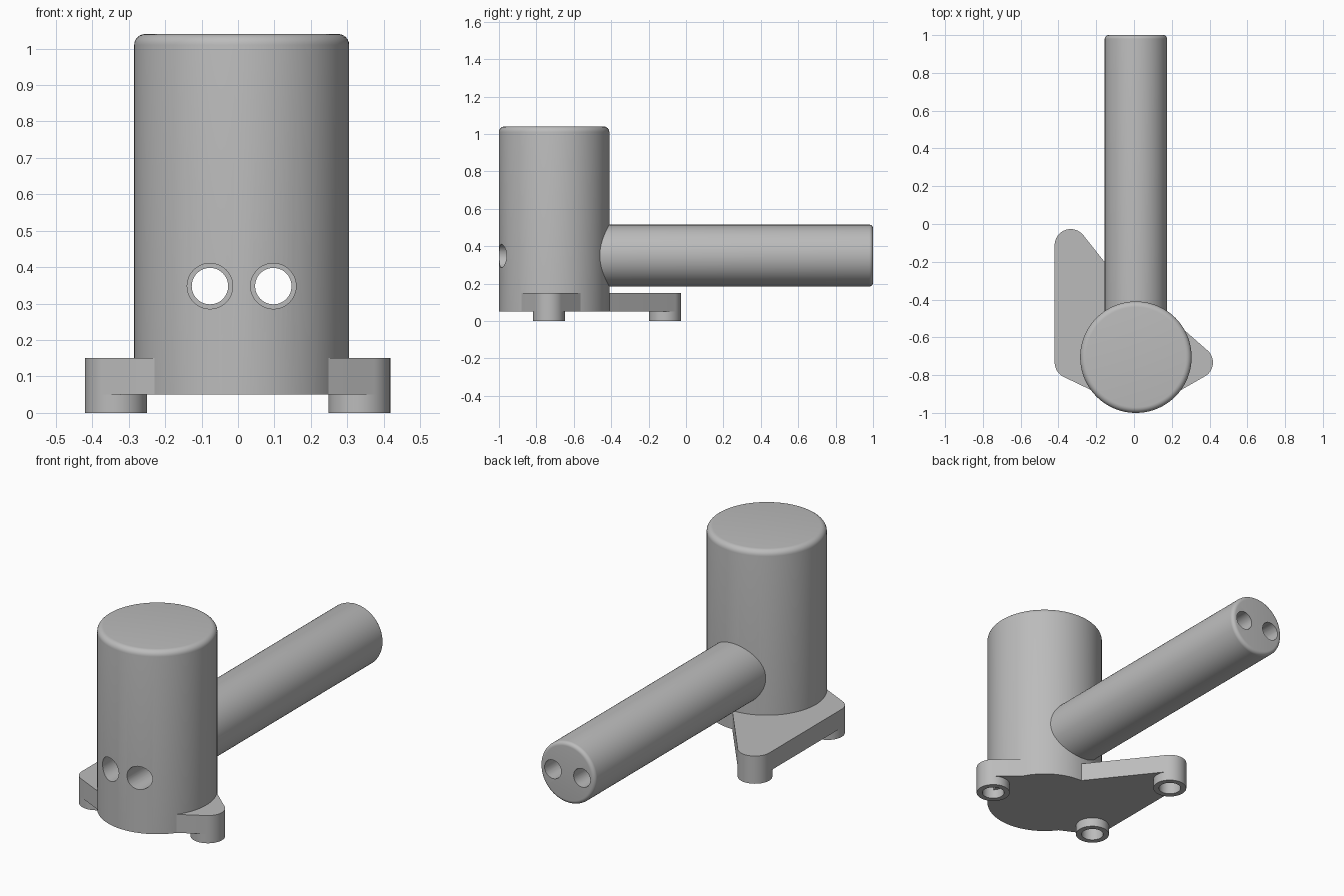
import bpy, bmesh, math
from mathutils import Matrix, Vector

if "Cube" in bpy.data.objects:
    bpy.data.objects.remove(bpy.data.objects["Cube"])

grey = bpy.data.materials.new("plain grey")
grey.use_nodes = True
COLOUR = (0.5, 0.5, 0.5, 1)
grey.diffuse_color = COLOUR
grey.node_tree.nodes["Principled BSDF"].inputs["Base Color"].default_value = COLOUR

CX, CY = 0.01, -0.705            # axis of the upright body
R = 0.295                        # body radius
Z0, Z1 = 0.05, 0.15              # base plate bottom and top
FOOT_R, SOCKET_R = 0.085, 0.056
ALONG_Y = Matrix.Rotation(-math.pi / 2, 4, 'X')


def finish(name, bm):
    bmesh.ops.recalc_face_normals(bm, faces=bm.faces)
    mesh = bpy.data.meshes.new(name)
    bm.to_mesh(mesh)
    bm.free()
    mesh.materials.append(grey)
    ob = bpy.data.objects.new(name, mesh)
    bpy.context.collection.objects.link(ob)
    return ob


def lathe(name, profile, origin, turn=Matrix(), steps=96):
    """Revolve (radius, height) points that start and end on the axis."""
    bm = bmesh.new()
    verts = [bm.verts.new((r, 0, h)) for r, h in profile]
    edges = [bm.edges.new(pair) for pair in zip(verts, verts[1:])]
    bmesh.ops.spin(bm, geom=verts + edges, axis=(0, 0, 1), cent=(0, 0, 0),
                   angle=math.tau, steps=steps, use_duplicate=False)
    bmesh.ops.remove_doubles(bm, verts=bm.verts, dist=1e-5)
    bm.transform(Matrix.Translation(origin) @ turn)
    return finish(name, bm)


def rounded_rod(r, low, high, fillet):
    """Rod profile with a rounded far end."""
    arc = [(r - fillet + fillet * math.cos(a), high - fillet + fillet * math.sin(a))
           for a in (math.pi / 2 * i / 6 for i in range(7))]
    return [(0, low), (r, low)] + arc + [(0, high)]


def lobe(name, centres, corners):
    """Plate outline wrapped tightly around round bosses and corner points."""
    bm = bmesh.new()
    points = [Vector(c) for c in corners]
    for c in centres:
        points += [Vector(c) + FOOT_R * Vector((math.cos(a), math.sin(a)))
                   for a in (math.tau * i / 64 for i in range(64))]
    for p in points:
        for z in (Z0, Z1):
            bm.verts.new((p.x, p.y, z))
    bmesh.ops.convex_hull(bm, input=bm.verts)
    bmesh.ops.dissolve_limit(bm, angle_limit=0.01, verts=bm.verts, edges=bm.edges)
    return finish(name, bm)


def cut(ob, cutters):
    bpy.context.view_layer.objects.active = ob
    for c in cutters:
        mod = ob.modifiers.new("cut", 'BOOLEAN')
        mod.operation, mod.solver, mod.object = 'DIFFERENCE', 'EXACT', c
        bpy.ops.object.modifier_apply(modifier=mod.name)


# Upright body and the long horizontal pipe behind it
body = lathe("body", rounded_rod(R, Z0, 1.04, 0.03), (CX, CY, 0), steps=128)
pipe = lathe("pipe", rounded_rod(0.165, -0.6, 1.0, 0.02), (CX, 0, 0.35), ALONG_Y)

# Base plate: a long lobe with two feet and a short lobe with one
feet = [(-0.335, -0.112), (-0.335, -0.733), (0.333, -0.733)]
plates = [lobe("base_long_lobe", feet[:2], [(0.01, -0.41), (-0.225, -0.88)]),
          lobe("base_short_lobe", feet[2:], [(0.27, -0.565), (0.247, -0.88), (0.05, -0.7)])]

# Hollow feet
foot_obs, sockets = [], []
for i, (x, y) in enumerate(feet):
    foot_obs.append(lathe(f"foot_{i + 1}", [(SOCKET_R, Z0), (SOCKET_R, 0), (FOOT_R, 0), (FOOT_R, Z0)],
                          (x, y, 0), steps=64))
    sockets.append(lathe("socket_cutter", [(0, -0.02), (SOCKET_R, -0.02), (SOCKET_R, 0.11), (0, 0.11)],
                         (x, y, 0), steps=64))

# Twin stepped bores running from the front of the body to the pipe end
bore = [(0, -1.1), (0.0625, -1.1), (0.0625, -0.45), (0.05, -0.45), (0.05, 1.1), (0, 1.1)]
bores = [lathe("bore_cutter", bore, (CX + side * 0.087, 0, 0.348), ALONG_Y, 48)
         for side in (-1, 1)]

cut(body, bores)
cut(pipe, bores)
cut(plates[0], sockets[:2])
cut(plates[1], sockets[2:])
for c in bores + sockets:
    bpy.data.objects.remove(c)

# Smooth curved walls, sharp rims
bpy.ops.object.select_all(action='DESELECT')
for ob in [body, pipe] + plates + foot_obs:
    ob.select_set(True)
    bpy.context.view_layer.objects.active = ob
bpy.ops.object.shade_smooth_by_angle(angle=math.radians(30))
